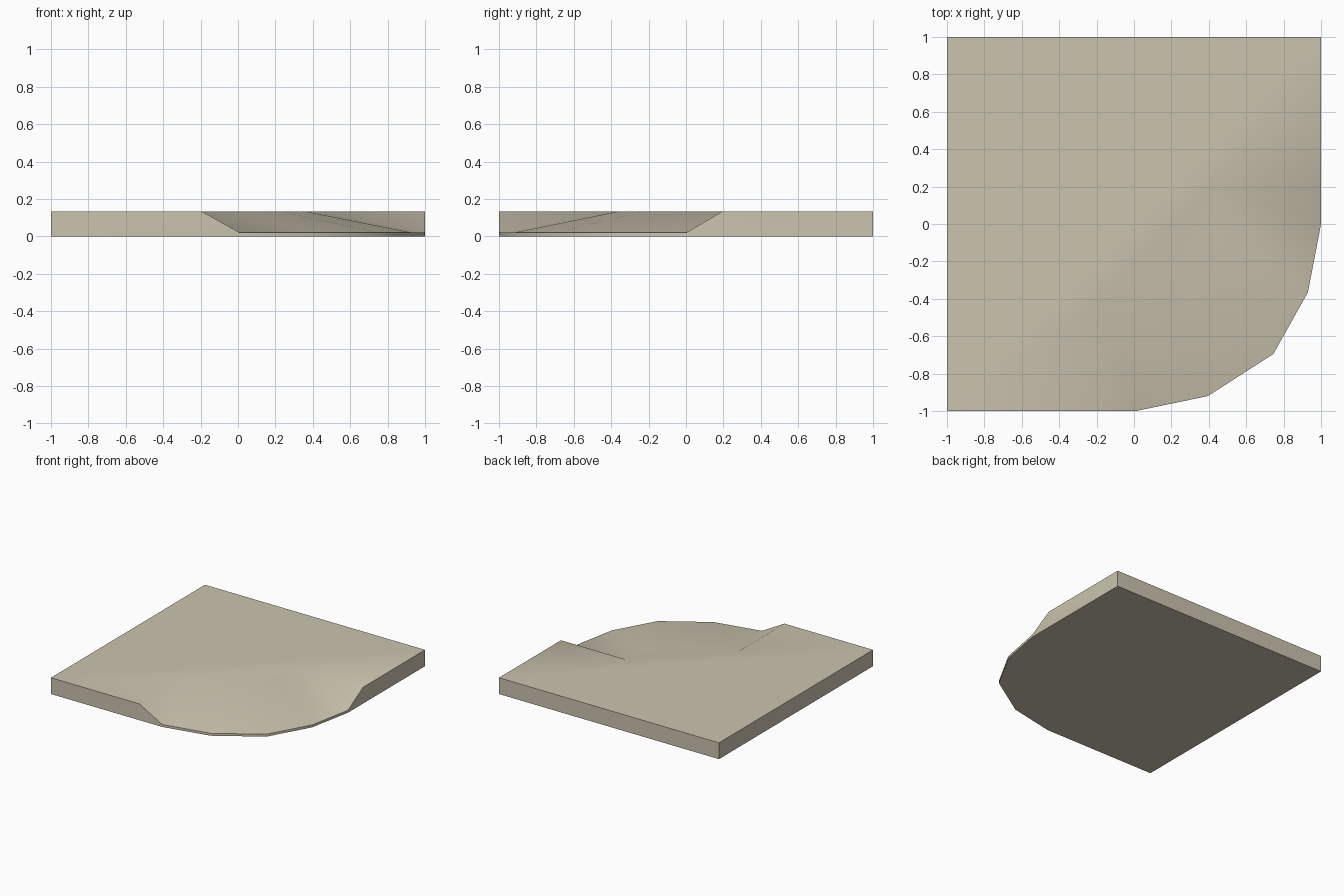
import bpy, bmesh, math

if "Cube" in bpy.data.objects:
    bpy.data.objects.remove(bpy.data.objects["Cube"])

TOP, RIM = 0.134, 0.02

mat = bpy.data.materials.new("sandy stone")
mat.diffuse_color = (0.60, 0.55, 0.43, 1.0)
mat.use_nodes = True
mat.node_tree.nodes["Principled BSDF"].inputs["Base Color"].default_value = mat.diffuse_color

# Plan outlines: outer rounded corner and inner arc where the slope starts
outer = [(1.0, 0.0), (0.93, -0.365), (0.745, -0.695), (0.395, -0.92), (0.01, -1.0)]
inner = [(-0.195 + 0.6 * math.cos(math.radians(a)), 0.195 + 0.6 * math.sin(math.radians(a)))
         for a in (0, -22.5, -45, -67.5, -90)]
n = len(outer)

bm = bmesh.new()


def ring(points, z):
    return [bm.verts.new((x, y, z)) for x, y in points]


inner_top = ring(inner, TOP)
outer_rim = ring(outer, RIM)
outer_low = ring(outer, 0)
right_end, left_end = ring([(1, 0.195), (-0.195, -1)], TOP)
corners = [(-1, -1), (-1, 1), (1, 1)]
ct, cb = ring(corners, TOP), ring(corners, 0)

# Flat top and underside
bm.faces.new([right_end] + inner_top + [left_end] + ct)
bm.faces.new(outer_low + cb)

# Slope and thin rim around the rounded corner
for i in range(n - 1):
    a, b, c, d = inner_top[i], outer_rim[i], outer_rim[i + 1], inner_top[i + 1]
    if i < n // 2:
        bm.faces.new([a, b, c])
        bm.faces.new([a, c, d])
    else:
        bm.faces.new([a, b, d])
        bm.faces.new([b, c, d])
    bm.faces.new([outer_rim[i], outer_low[i], outer_low[i + 1], outer_rim[i + 1]])

# Side banks of the slope
bm.faces.new([right_end, outer_rim[0], inner_top[0]])
bm.faces.new([left_end, inner_top[-1], outer_rim[-1]])

# Straight walls
bm.faces.new([ct[0], left_end, outer_rim[-1], outer_low[-1], cb[0]])
bm.faces.new([ct[2], right_end, outer_rim[0], outer_low[0], cb[2]])
for i in range(2):
    bm.faces.new([ct[i], ct[i + 1], cb[i + 1], cb[i]])

bmesh.ops.recalc_face_normals(bm, faces=bm.faces[:])
mesh = bpy.data.meshes.new("corner_slab")
bm.to_mesh(mesh)
bm.free()

slab = bpy.data.objects.new("corner_slab", mesh)
bpy.context.collection.objects.link(slab)
mesh.materials.append(mat)

# Soft blend between top and slope, sharp walls
bpy.context.view_layer.objects.active = slab
slab.select_set(True)
bpy.ops.object.shade_smooth_by_angle(angle=math.radians(35))
